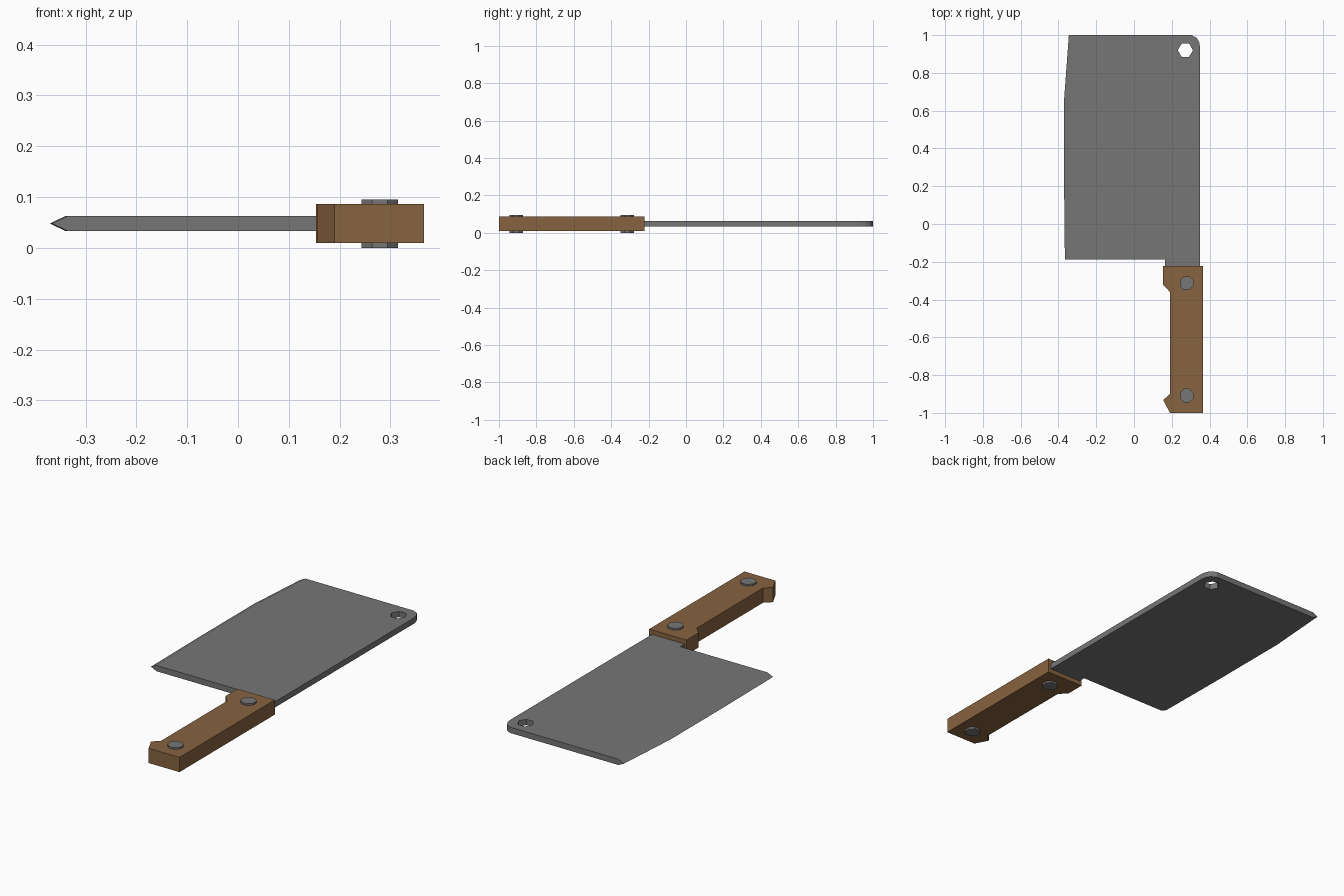
import bpy, bmesh, math

if "Cube" in bpy.data.objects:
    bpy.data.objects.remove(bpy.data.objects["Cube"])


def material(name, rgb):
    m = bpy.data.materials.new(name)
    m.diffuse_color = (*rgb, 1)
    m.use_nodes = True
    m.node_tree.nodes["Principled BSDF"].inputs["Base Color"].default_value = m.diffuse_color
    return m


STEEL = material("steel grey", (0.18, 0.18, 0.18))
WOOD = material("brown wood", (0.245, 0.125, 0.051))


def loft(name, layers, mat):
    """Join stacked outlines [(points, z), ...] and cap both ends."""
    bm = bmesh.new()
    rings = [[bm.verts.new((x, y, z)) for x, y in pts] for pts, z in layers]
    for a, b in zip(rings, rings[1:]):
        for i in range(len(a)):
            j = (i + 1) % len(a)
            bm.faces.new((a[i], a[j], b[j], b[i]))
    bm.faces.new(rings[0])
    bm.faces.new(rings[-1])
    bmesh.ops.recalc_face_normals(bm, faces=bm.faces)
    me = bpy.data.meshes.new(name)
    bm.to_mesh(me)
    bm.free()
    ob = bpy.data.objects.new(name, me)
    bpy.context.collection.objects.link(ob)
    me.materials.append(mat)
    return ob


def polygon(cx, cy, r, n, turn=0):
    return [(cx + r * math.cos(turn + 2 * math.pi * i / n),
             cy + r * math.sin(turn + 2 * math.pi * i / n)) for i in range(n)]


# Blade: flat slab whose cutting side tapers to a sharp middle line
edge = [(-0.345, 1.0), (-0.37, 0.66), (-0.37, 0.2), (-0.366, -0.187)]
body = [(0.165, -0.187), (0.165, -0.25), (0.35, -0.25), (0.35, 0.935),
        (0.345, 0.963), (0.332, 0.985), (0.305, 1.0)]
flat = [(x + 0.031, y) for x, y in edge] + body
sharp = edge + body
blade = loft("blade", [(flat, 0.033), (sharp, 0.048), (flat, 0.063)], STEEL)

# Hanging hole: six-sided cutter
hole = polygon(0.272, 0.92, 0.04, 6)
cutter = loft("hole_cutter", [(hole, -0.1), (hole, 0.2)], STEEL)
cutter.hide_render = True
cutter.hide_viewport = True
cut = blade.modifiers.new("hanging hole", "BOOLEAN")
cut.operation = "DIFFERENCE"
cut.solver = "EXACT"
cut.object = cutter

# Handle with finger guard and pommel hook
grip = [(0.153, -0.222), (0.366, -0.222), (0.366, -1.0), (0.19, -1.0),
        (0.155, -0.932), (0.19, -0.9), (0.19, -0.36), (0.153, -0.32)]
loft("handle", [(grip, 0.01), (grip, 0.086)], WOOD)

# Rivets through the handle
for name, y in (("front_rivet", -0.313), ("rear_rivet", -0.908)):
    ring = polygon(0.279, y, 0.039, 8, math.pi / 8)
    loft(name, [(ring, 0.0), (ring, 0.095)], STEEL)
